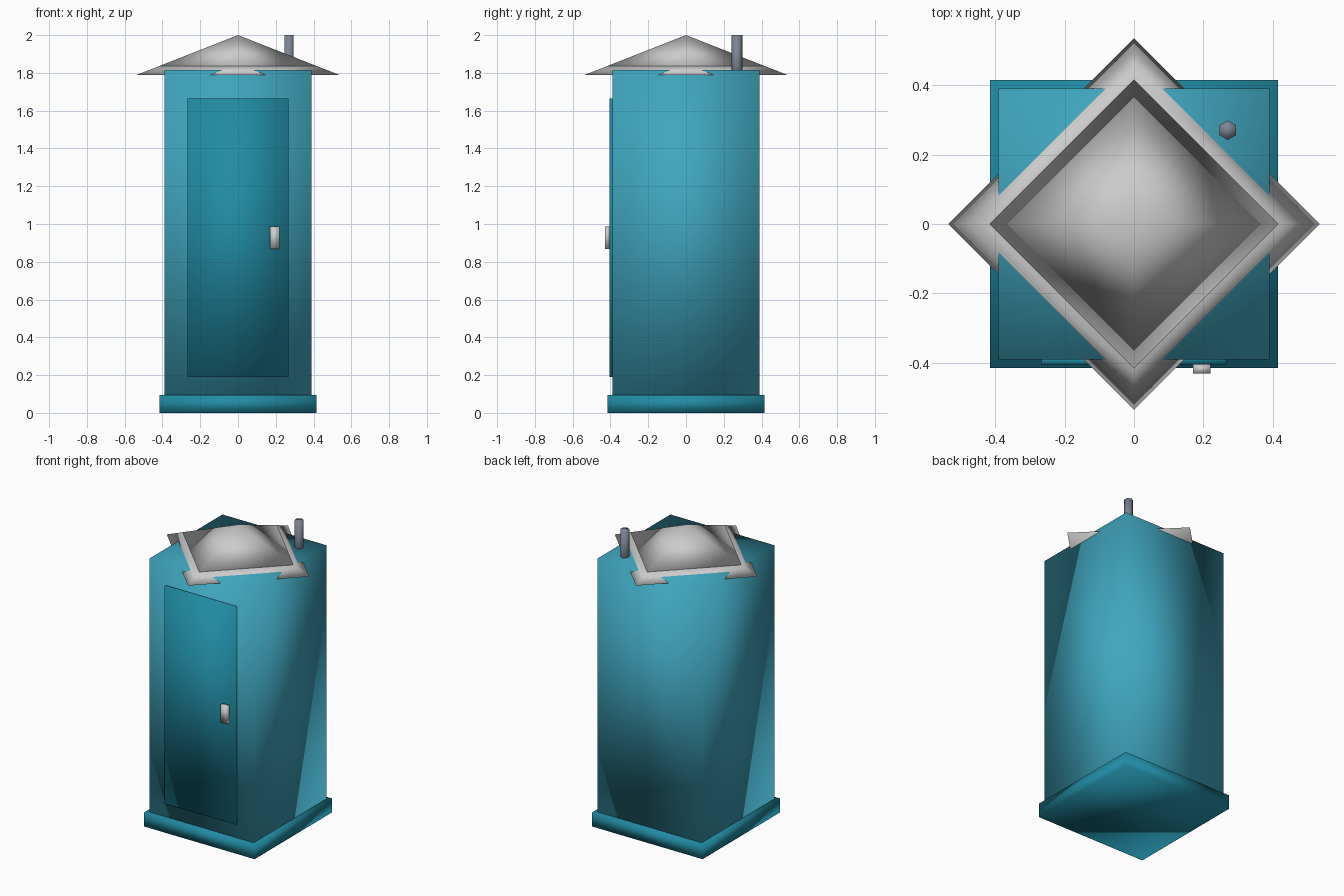
import bpy, bmesh, math

if "Cube" in bpy.data.objects:
    bpy.data.objects.remove(bpy.data.objects["Cube"])

def material(name, rgb):
    m = bpy.data.materials.new(name)
    m.diffuse_color = (*rgb, 1)
    m.use_nodes = True
    m.node_tree.nodes["Principled BSDF"].inputs["Base Color"].default_value = m.diffuse_color
    return m

teal = material("teal plastic", (0.05, 0.38, 0.52))
dark_teal = material("dark teal plastic", (0.015, 0.26, 0.37))
slate = material("slate pipe", (0.2, 0.23, 0.29))

def finish(bm, name, mat=None):
    bmesh.ops.recalc_face_normals(bm, faces=bm.faces)
    for f in bm.faces:
        f.smooth = True
    me = bpy.data.meshes.new(name)
    bm.to_mesh(me)
    bm.free()
    if mat:
        me.materials.append(mat)
    ob = bpy.data.objects.new(name, me)
    bpy.context.collection.objects.link(ob)
    return ob

def box(name, lo, hi, mat=None):
    bm = bmesh.new()
    bmesh.ops.create_cube(bm, size=1)
    for v in bm.verts:
        v.co = [lo[i] + (v.co[i] + 0.5) * (hi[i] - lo[i]) for i in range(3)]
    return finish(bm, name, mat)

def lathe(name, profile, sides, centre=(0, 0), start=0, mat=None):
    """Stack of rings (radius, z); a zero radius closes to a point."""
    bm = bmesh.new()
    rings = []
    for r, z in profile:
        n = sides if r else 1
        angles = [start + math.tau * i / sides for i in range(n)]
        rings.append([bm.verts.new((centre[0] + r * math.cos(a),
                                    centre[1] + r * math.sin(a), z)) for a in angles])
    for a, b in zip(rings, rings[1:]):
        for i in range(sides):
            j = (i + 1) % sides
            bm.faces.new((a[i], a[j], b[0]) if len(b) == 1 else (a[i], a[j], b[j], b[i]))
    for ring in (rings[0], rings[-1]):
        if len(ring) > 1:
            bm.faces.new(ring)
    return finish(bm, name, mat)

# Cabin: plinth, walls and door
box("base", (-0.415, -0.415, 0), (0.415, 0.415, 0.095), dark_teal)
box("cabin", (-0.39, -0.39, 0.095), (0.39, 0.39, 1.815), teal)
box("door", (-0.267, -0.405, 0.19), (0.267, -0.385, 1.665), dark_teal)
box("door_handle", (0.17, -0.43, 0.868), (0.22, -0.405, 0.988))

# Pyramid roof set diagonally: flared eaves and a peak
lathe("roof_eaves", [(0.535, 1.79), (0.415, 1.837)], 4)
lathe("roof_peak", [(0.415, 1.837), (0, 2.0)], 4)

# Six-sided vent pipe
lathe("vent_pipe", [(0.028, 1.72), (0.028, 2.0)], 6, (0.27, 0.27), math.pi / 6, slate)
